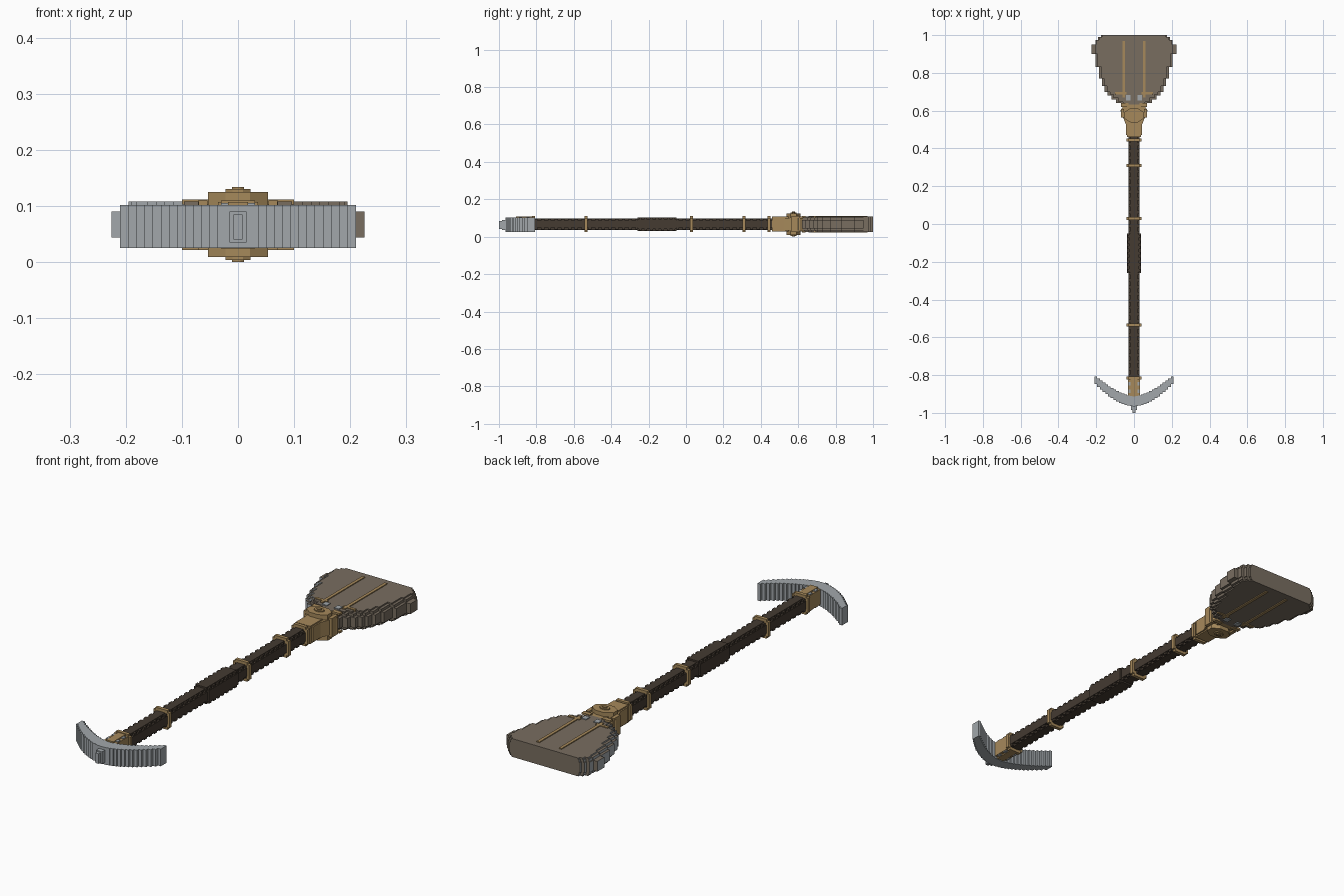
import bpy, bmesh, math

cube = bpy.data.objects.get("Cube")
if cube:
    bpy.data.objects.remove(cube)

MID = 0.067  # height of the long axis


def material(name, rgb):
    m = bpy.data.materials.new(name)
    m.use_nodes = True
    m.diffuse_color = (*rgb, 1)
    bsdf = next(n for n in m.node_tree.nodes if n.type == 'BSDF_PRINCIPLED')
    bsdf.inputs["Base Color"].default_value = (*rgb, 1)
    return m


WOOD = material("dark wood", (0.058, 0.043, 0.031))
BRASS = material("brass", (0.38, 0.25, 0.105))
STONE = material("brown stone", (0.19, 0.155, 0.118))
STEEL = material("grey steel", (0.36, 0.39, 0.41))


def add_box(bm, x0, x1, y0, y1, z0, z1):
    vs = bmesh.ops.create_cube(bm, size=1)["verts"]
    for v in vs:
        v.co.x = x1 if v.co.x > 0 else x0
        v.co.y = y1 if v.co.y > 0 else y0
        v.co.z = z1 if v.co.z > 0 else z0


def add_bar(bm, half_x, y0, y1, half_z):
    """Box centred on the long axis."""
    add_box(bm, -half_x, half_x, y0, y1, MID - half_z, MID + half_z)


def add_prism(bm, outline, z0, z1):
    face = bm.faces.new([bm.verts.new((x, y, z0)) for x, y in outline])
    top = bmesh.ops.extrude_face_region(bm, geom=[face])["geom"]
    for v in top:
        if isinstance(v, bmesh.types.BMVert):
            v.co.z = z1


def finish(name, bm, *mats):
    bmesh.ops.recalc_face_normals(bm, faces=bm.faces)
    me = bpy.data.meshes.new(name)
    bm.to_mesh(me)
    bm.free()
    for m in mats:
        me.materials.append(m)
    ob = bpy.data.objects.new(name, me)
    bpy.context.collection.objects.link(ob)
    return ob


def ribbed_rod(name, y0, y1, half, core, pitch):
    """Cross-shaped rod with square ribs filling the corners."""
    bm = bmesh.new()
    add_bar(bm, half, y0, y1, core)
    add_bar(bm, core, y0, y1, half)
    for i in range(int((y1 - y0) / pitch)):
        y = y0 + (i + 0.25) * pitch
        add_bar(bm, half - 0.002, y, y + pitch / 2, half - 0.002)
    finish(name, bm, WOOD)


# Handle and grip
ribbed_rod("shaft", -0.82, 0.47, 0.030, 0.019, 0.036)
ribbed_rod("grip", -0.26, -0.05, 0.037, 0.026, 0.03)

# Brass collars along the handle
for i, y in enumerate((-0.815, -0.535, 0.03, 0.31, 0.445)):
    bm = bmesh.new()
    add_bar(bm, 0.040, y - 0.008, y + 0.008, 0.033)
    add_bar(bm, 0.030, y - 0.008, y + 0.008, 0.043)
    finish(f"collar_{i + 1}", bm, BRASS)

# Foot socket that holds the crescent
bm = bmesh.new()
add_bar(bm, 0.032, -0.925, -0.82, 0.034)
add_bar(bm, 0.018, -0.91, -0.82, 0.040)
finish("crescent_socket", bm, BRASS)
bm = bmesh.new()
for s in (-1, 1):
    for y in (-0.885, -0.845):
        add_bar_x = s * 0.022
        add_box(bm, add_bar_x - 0.008, add_bar_x + 0.008, y - 0.009, y + 0.009,
                MID - 0.038, MID + 0.038)
finish("socket_bolts", bm, STEEL)

# Stepped crescent blade and its spike
bm = bmesh.new()
columns = 29
width = 0.42 / columns
for i in range(columns):
    x = -0.21 + (i + 0.5) * width
    t = abs(x) / 0.21
    low = -0.965 + 0.125 * t ** 1.8
    high = -0.912 + 0.112 * t ** 1.6
    add_box(bm, x - width / 2, x + width / 2, low, high, 0.025, 0.102)
finish("crescent", bm, STEEL)
bm = bmesh.new()
add_box(bm, -0.015, 0.015, -0.985, -0.95, 0.035, 0.09)
add_box(bm, -0.008, 0.008, -1.0, -0.98, 0.04, 0.085)
finish("crescent_spike", bm, STEEL)

# Flared brass neck
bm = bmesh.new()
add_bar(bm, 0.036, 0.46, 0.64, 0.040)
neck = [(0.042, 0.47), (0.042, 0.525), (0.072, 0.60), (0.055, 0.625)]
add_prism(bm, neck + [(-x, y) for x, y in reversed(neck)], MID - 0.034, MID + 0.034)
for s in (-1, 1):
    add_box(bm, s * 0.062 - 0.008, s * 0.062 + 0.008, 0.565, 0.61, 0.025, 0.11)
finish("neck", bm, BRASS)

# Round boss with a knob, above and below the neck
bm = bmesh.new()
for r, half in ((0.058, 0.058), (0.024, 0.063), (0.012, 0.067)):
    ring = [(r * math.cos(math.radians(a)), 0.575 + 0.68 * r * math.sin(math.radians(a)))
            for a in range(22, 382, 45)]
    add_prism(bm, ring, MID - half, MID + half)
finish("neck_boss", bm, BRASS)

# Stepped head: (start of row along the length, half width)
ROWS = [(0.62, 0.07), (0.64, 0.095), (0.66, 0.12), (0.68, 0.14), (0.70, 0.155),
        (0.73, 0.17), (0.77, 0.185), (0.83, 0.205), (0.90, 0.225), (0.95, 0.205),
        (0.975, 0.19), (0.99, 0.175)]


def stepped_outline(inset):
    side = []
    for i, (y, w) in enumerate(ROWS):
        end = ROWS[i + 1][0] if i + 1 < len(ROWS) else 1.0
        # The deeper layers keep the flat end at full width
        w = min(w, 0.215) - inset if y < 0.94 and inset else w - inset * 0.4
        side += [(w, y + inset * 0.5 * (y < 0.7)), (w, end + inset * 0.5 * (end < 0.7))]
    side[-1] = (side[-1][0], 1.0)
    return side + [(-x, y) for x, y in reversed(side)]


bm = bmesh.new()
for inset, half in ((0, 0.023), (0.012, 0.035), (0.024, 0.041)):
    add_prism(bm, stepped_outline(inset), MID - half, MID + half)
head = finish("head", bm, STONE, STEEL)
# Steel edge on the right side of the head
for p in head.data.polygons:
    outer = p.center.x < -0.1 and abs(p.normal.z) < 0.5
    if p.normal.x < -0.5 or (outer and p.normal.y < -0.5):
        p.material_index = 1

# Brass inlay rods, brackets and steel bolts on both faces of the head
rods, bolts = bmesh.new(), bmesh.new()
for s in (-1, 1):
    for f in (-1, 1):
        z0, z1 = sorted((MID + f * 0.036, MID + f * 0.045))
        x = s * 0.055
        add_box(rods, x - 0.007, x + 0.007, 0.67, 0.97, z0, z1)
        x0, x1 = sorted((s * 0.04, s * 0.10))
        add_box(rods, x0, x1, 0.685, 0.698, z0, z1)
        x0, x1 = sorted((s * 0.03, s * 0.07))
        add_box(rods, x0, x1, 0.62, 0.64, z0, z1)
        add_box(bolts, s * 0.03 - 0.012, s * 0.03 + 0.012, 0.655, 0.682, z0, z1)
finish("head_rods", rods, BRASS)
finish("head_bolts", bolts, STEEL)
